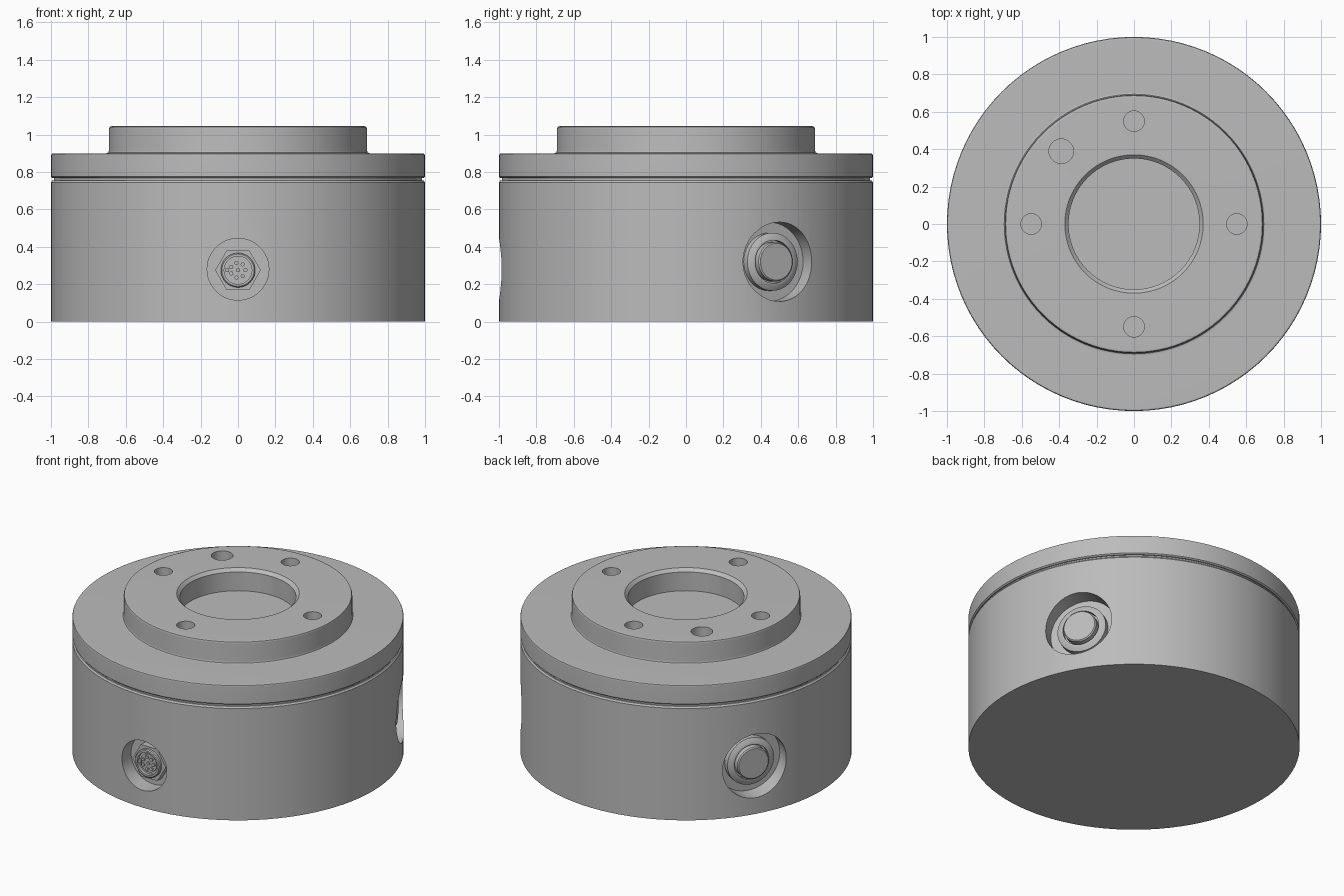
import bpy, bmesh
from math import radians, pi, cos, sin
from mathutils import Matrix

cube = bpy.data.objects.get("Cube")
if cube:
    bpy.data.objects.remove(cube, do_unlink=True)

grey = bpy.data.materials.new("machined_grey")
grey.use_nodes = True
grey.diffuse_color = (0.5, 0.5, 0.5, 1)
grey.node_tree.nodes["Principled BSDF"].inputs["Base Color"].default_value = (0.5, 0.5, 0.5, 1)


def lathe(name, profile, sides, matrix=Matrix(), phase=0.0):
    """Revolve (radius, height) points about z, then place the part."""
    bm = bmesh.new()
    rings = []
    for r, h in profile:
        if r == 0:
            rings.append([bm.verts.new((0, 0, h))] * sides)
        else:
            angles = [phase + 2 * pi * i / sides for i in range(sides)]
            rings.append([bm.verts.new((r * cos(a), r * sin(a), h)) for a in angles])
    for low, high in zip(rings, rings[1:]):
        if low[0] is low[1]:
            bm.faces.new(high[::-1])
        elif high[0] is high[1]:
            bm.faces.new(low)
        else:
            for i in range(sides):
                j = (i + 1) % sides
                bm.faces.new((low[i], low[j], high[j], high[i]))
    # axis points only mark caps
    bmesh.ops.delete(bm, geom=[v for v in bm.verts if not v.link_faces], context='VERTS')
    bmesh.ops.recalc_face_normals(bm, faces=bm.faces)
    bm.transform(matrix)
    mesh = bpy.data.meshes.new(name)
    bm.to_mesh(mesh)
    bm.free()
    mesh.materials.append(grey)
    obj = bpy.data.objects.new(name, mesh)
    bpy.context.collection.objects.link(obj)
    return obj


def disc(name, radius, low, high, sides, matrix=Matrix(), phase=0.0):
    return lathe(name, [(0, low), (radius, low), (radius, high), (0, high)], sides, matrix, phase)


def activate(obj):
    bpy.ops.object.select_all(action='DESELECT')
    obj.select_set(True)
    bpy.context.view_layer.objects.active = obj


def cut(target, cutter):
    cutter.hide_render = True
    mod = target.modifiers.new("cut", 'BOOLEAN')
    mod.operation = 'DIFFERENCE'
    mod.solver = 'EXACT'
    mod.object = cutter
    activate(target)
    bpy.ops.object.modifier_apply(modifier=mod.name)
    bpy.data.objects.remove(cutter, do_unlink=True)


def smooth(obj):
    activate(obj)
    bpy.ops.object.shade_smooth_by_angle(angle=radians(35))
    mod = obj.modifiers.new("weighted_normals", 'WEIGHTED_NORMAL')
    mod.keep_sharp = True


def radial(azimuth, height):
    """Frame whose z axis points outward from the body's axis."""
    return (Matrix.Translation((0, 0, height)) @ Matrix.Rotation(radians(azimuth), 4, 'Z')
            @ Matrix.Rotation(pi / 2, 4, 'Y'))


# Body with seam groove, raised hub and chamfered centre recess
body = lathe("housing", [
    (0, 0), (1, 0), (1, .745), (.992, .755), (.985, .755), (.985, .768), (.992, .768),
    (1, .775), (1, .888), (.997, .896), (.988, .9), (.705, .9), (.694, .904), (.69, .915),
    (.69, 1.03), (.686, 1.041), (.675, 1.045), (.37, 1.045), (.35, 1.025), (.35, .9), (0, .9)], 96)

# Four bolt holes and one larger dowel hole in the hub
for azimuth, radius in ((0, .055), (90, .055), (180, .055), (270, .055), (135, .066)):
    place = Matrix.Rotation(radians(azimuth), 4, 'Z') @ Matrix.Translation((.55, 0, 0))
    cut(body, disc("hole_cutter", radius, .9, 1.1, 32, place))

# Side pockets
front = radial(-90, .28)
sides = {"left": radial(30, .32), "right": radial(150, .32)}
cut(body, disc("pocket_cutter", .165, .89, 1.1, 48, front))
for frame in sides.values():
    cut(body, disc("pocket_cutter", .212, .885, 1.1, 48, frame))
smooth(body)

# Stepped fittings in the two rear pockets
for side, frame in sides.items():
    smooth(lathe(side + "_fitting_collar", [
        (0, .87), (.155, .87), (.155, .925), (.13, .94), (.115, .94), (.115, .915), (0, .915)], 40, frame))
    smooth(lathe(side + "_fitting_cap", [
        (0, .9), (.105, .9), (.105, .958), (.098, .965), (0, .965)], 40, frame))

# Front socket: hexagon nut, sleeve, insert, pins and key
socket = radial(-90, .275)
disc("socket_nut", .122, .87, .935, 6, socket, pi / 6)
smooth(lathe("socket_sleeve", [
    (0, .87), (.092, .87), (.092, .95), (.086, .956), (.074, .956), (.074, .93), (0, .93)], 40, socket))
smooth(disc("socket_insert", .06, .92, .942, 32, socket))
disc("socket_key", .014, .92, .953, 4, socket @ Matrix.Translation((0, -.058, 0)), pi / 4)
pins = [(0, 0)] + [(.04 * cos(a), .04 * sin(a)) for a in (pi / 2 + 2 * pi * i / 7 for i in range(7))]
for number, (x, y) in enumerate(pins, 1):
    smooth(disc(f"socket_pin_{number}", .011, .93, .951, 12, socket @ Matrix.Translation((x, y, 0))))
